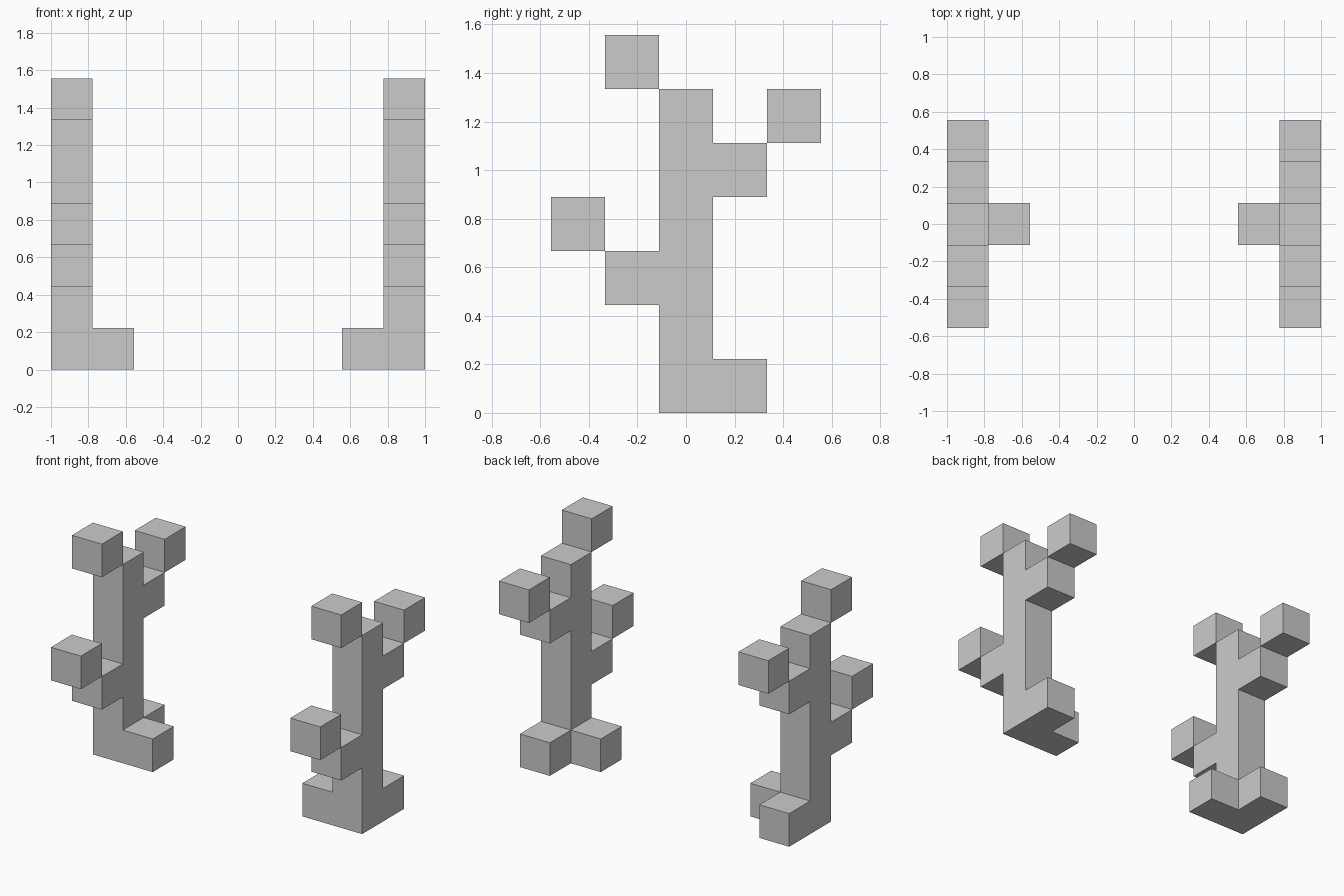
import bpy
import bmesh
from mathutils import Vector

if "Cube" in bpy.data.objects:
    bpy.data.objects.remove(bpy.data.objects["Cube"])

U = 2 / 9  # one block of the 9-block-wide grid
SIDES = [Vector(d) for d in ((1, 0, 0), (-1, 0, 0), (0, 1, 0), (0, -1, 0), (0, 0, 1), (0, 0, -1))]


def block_part(name, cells):
    """Outer skin of a set of grid blocks, mirrored to the other post."""
    bm = bmesh.new()
    for cell in cells:
        centre = Vector(cell) + Vector((0, 0, 0.5))
        for n in SIDES:
            if tuple(int(c) for c in Vector(cell) + n) in cells:
                continue  # face shared with a neighbouring block
            u = Vector((n.y, n.z, n.x))
            v = n.cross(u)
            corners = [centre + (n + a * u + b * v) / 2
                       for a, b in ((-1, -1), (1, -1), (1, 1), (-1, 1))]
            bm.faces.new([bm.verts.new(p * U) for p in corners])
    bmesh.ops.remove_doubles(bm, verts=bm.verts, dist=1e-4)
    bmesh.ops.dissolve_limit(bm, angle_limit=0.01, verts=bm.verts, edges=bm.edges)
    bmesh.ops.recalc_face_normals(bm, faces=bm.faces)
    mesh = bpy.data.meshes.new(name)
    bm.to_mesh(mesh)
    bm.free()
    obj = bpy.data.objects.new(name, mesh)
    bpy.context.collection.objects.link(obj)
    mirror = obj.modifiers.new("mirror", "MIRROR")
    mirror.use_axis[0] = True
    mirror.use_clip = False
    return obj


# Posts: upright trunk, inner and rear feet, front and rear branch stubs
trunk = {(4, 0, z) for z in range(6)}
feet = {(3, 0, 0), (4, 1, 0)}
stubs = {(4, -1, 2), (4, 1, 4)}
block_part("posts", trunk | feet | stubs)

# Blocks at the branch ends, touching the posts along an edge only
block_part("lower_front_tip", {(4, -2, 3)})
block_part("rear_tip", {(4, 2, 5)})
block_part("top_front_tip", {(4, -1, 6)})
